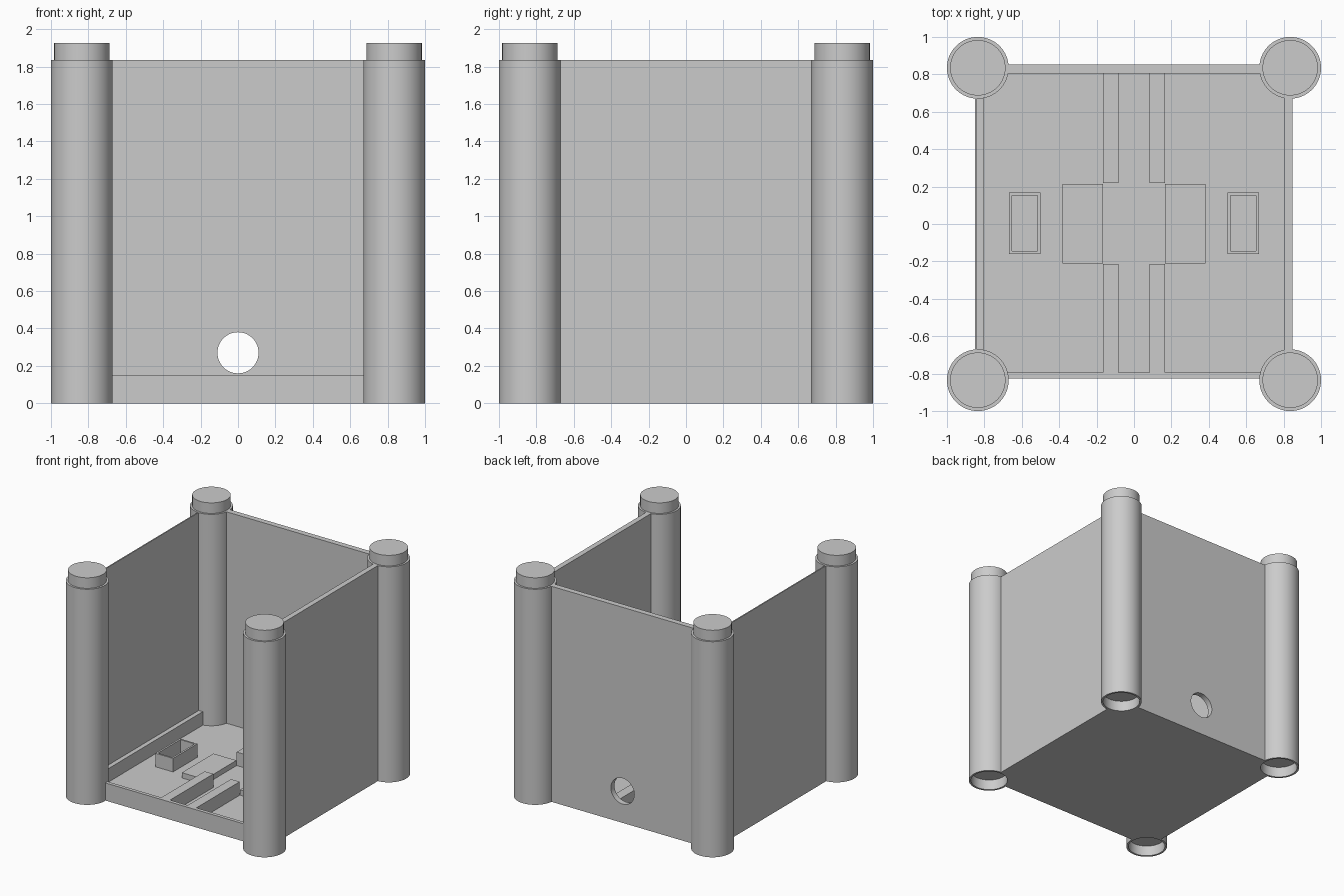
import bpy, bmesh, math
from mathutils import Matrix, Vector

cube = bpy.data.objects.get("Cube")
if cube:
    bpy.data.objects.remove(cube, do_unlink=True)

grey = bpy.data.materials.new("plain grey")
grey.use_nodes = True
colour = (0.6, 0.6, 0.6, 1)
grey.diffuse_color = colour
grey.node_tree.nodes["Principled BSDF"].inputs["Base Color"].default_value = colour

POST = 0.835      # post axis offset from centre
RADIUS = 0.165
PEG = 0.148       # radius of the top peg and matching socket
TOP = 1.835
RIM = 0.15        # height of tray rim and rails
FLOOR = 0.035


def make(name, bm):
    bmesh.ops.recalc_face_normals(bm, faces=bm.faces)
    mesh = bpy.data.meshes.new(name)
    bm.to_mesh(mesh)
    bm.free()
    mesh.materials.append(grey)
    obj = bpy.data.objects.new(name, mesh)
    bpy.context.collection.objects.link(obj)
    return obj


def box(name, x0, x1, y0, y1, z0, z1):
    bm = bmesh.new()
    size = Matrix.Diagonal((x1 - x0, y1 - y0, z1 - z0, 1))
    centre = Vector((x0 + x1, y0 + y1, z0 + z1)) / 2
    bmesh.ops.create_cube(bm, size=1, matrix=Matrix.Translation(centre) @ size)
    return make(name, bm)


def activate(obj):
    bpy.ops.object.select_all(action='DESELECT')
    obj.select_set(True)
    bpy.context.view_layer.objects.active = obj


def cut(obj, cutter):
    mod = obj.modifiers.new("cut", 'BOOLEAN')
    mod.operation = 'DIFFERENCE'
    mod.solver = 'EXACT'
    mod.object = cutter
    activate(obj)
    bpy.ops.object.modifier_apply(modifier=mod.name)
    bpy.data.objects.remove(cutter, do_unlink=True)


def smooth(obj):
    activate(obj)
    bpy.ops.object.shade_smooth_by_angle(angle=math.radians(30))


# Corner posts: lathed, with a socket below and a peg on top
profile = [(0, 0.09), (PEG, 0.09), (PEG, 0), (RADIUS, 0),
           (RADIUS, TOP), (PEG, TOP), (PEG, TOP + 0.09), (0, TOP + 0.09)]
for sy, depth in ((-1, "front"), (1, "back")):
    for sx, side in ((1, "left"), (-1, "right")):
        bm = bmesh.new()
        verts = [bm.verts.new((r, 0, z)) for r, z in profile]
        edges = [bm.edges.new(pair) for pair in zip(verts, verts[1:])]
        bmesh.ops.spin(bm, geom=verts + edges, cent=(0, 0, 0), axis=(0, 0, 1),
                       angle=math.tau, steps=64, use_merge=True)
        bmesh.ops.remove_doubles(bm, verts=bm.verts, dist=0.0005)
        post = make(f"{depth}_{side}_post", bm)
        post.location = (sx * POST, sy * POST, 0)
        smooth(post)

# Floor slab, notched round the posts
bm = bmesh.new()
outline = []
notch = RADIUS - 0.007
for k in range(4):
    a = math.radians(45 + 90 * k)
    cx, cy = (math.copysign(POST, f(a)) for f in (math.cos, math.sin))
    for i in range(13):
        t = a + math.pi + math.pi / 4 - math.pi / 2 * i / 12
        x, y = cx + notch * math.cos(t), cy + notch * math.sin(t)
        # Arc ends run out to the slab edge
        if i in (0, 12):
            if abs(x) > abs(y):
                x = math.copysign(0.846, x)
            else:
                y = 0.852 if y > 0 else -0.825
        outline.append(bm.verts.new((x, y, 0)))
face = bm.faces.new(outline)
lifted = bmesh.ops.extrude_face_region(bm, geom=[face])["geom"]
bmesh.ops.translate(bm, vec=(0, 0, FLOOR),
                    verts=[v for v in lifted if isinstance(v, bmesh.types.BMVert)])
make("floor", bm)

# Walls and tray rims between the posts
END = 0.68
box("left_wall", 0.802, 0.847, -END, END, 0, TOP)
box("right_wall", -0.85, -0.84, -END, END, 0, TOP)
box("right_ledge", -0.841, -0.802, -END, END, 0, RIM)
box("front_sill", -END, END, -0.825, -0.795, 0, RIM)
back = box("back_wall", -END, END, 0.805, 0.853, 0, TOP)

# Round cable hole in the back wall
bm = bmesh.new()
bmesh.ops.create_cone(bm, cap_ends=True, segments=48, radius1=0.11, radius2=0.11, depth=0.4,
                      matrix=Matrix.Translation((0, POST, 0.27)) @ Matrix.Rotation(math.pi / 2, 4, 'X'))
cut(back, make("hole_cutter", bm))
smooth(back)

# Floor fittings, mirrored left and right
for s, side in ((1, "left"), (-1, "right")):
    def fitting(name, a, b, y0, y1, z1):
        return box(f"{side}_{name}", min(s * a, s * b), max(s * a, s * b), y0, y1, 0.02, z1)
    fitting("front_rail", 0.083, 0.165, -0.8, -0.213, RIM)
    fitting("back_rail", 0.083, 0.165, 0.218, 0.81, RIM)
    fitting("low_block", 0.165, 0.382, -0.21, 0.215, 0.08)
    bin_box = fitting("open_box", 0.5, 0.667, -0.16, 0.168, RIM)
    cut(bin_box, box("box_cutter", min(s * 0.516, s * 0.651), max(s * 0.516, s * 0.651),
                     -0.145, 0.153, FLOOR, 0.3))
